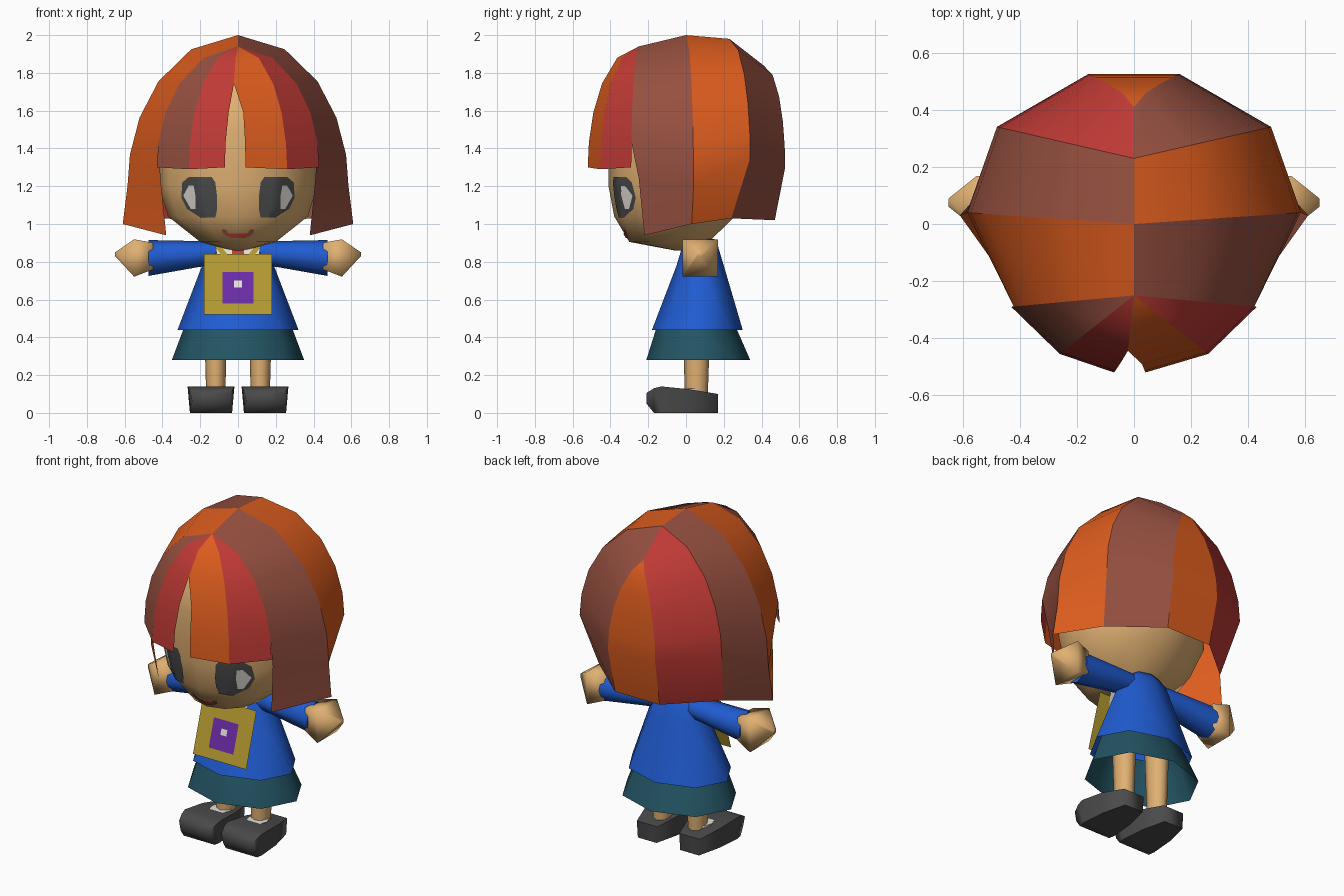
import bpy, bmesh
from math import sin, cos, pi, radians
from mathutils import Vector
from mathutils.bvhtree import BVHTree

if "Cube" in bpy.data.objects:
    bpy.data.objects.remove(bpy.data.objects["Cube"], do_unlink=True)

made = []


def material(name, hex_code):
    srgb = [int(hex_code[i:i + 2], 16) / 255 for i in (0, 2, 4)]
    colour = [((c + 0.055) / 1.055) ** 2.4 for c in srgb] + [1]
    mat = bpy.data.materials.new(name)
    mat.use_nodes = True
    mat.diffuse_color = colour
    shader = mat.node_tree.nodes["Principled BSDF"]
    shader.inputs["Base Color"].default_value = colour
    shader.inputs["Roughness"].default_value = 0.9
    return mat


orange = material("orange hair", "DC5C1E")
brown = material("brown hair", "965040")
red = material("red", "C03A35")
skin = material("skin", "E0B072")
blue = material("blue cloth", "205CD2")
teal = material("teal cloth", "235464")
gray = material("dark gray", "4A4A4A")
mustard = material("mustard", "B49A30")
purple = material("purple", "6C2CA8")
white = material("white", "E6E2DA")


def loft(name, rings, mat, closed=True, caps=(), pivot=None):
    """Skin a list of point rows; faces are turned away from the pivot."""
    bm = bmesh.new()
    rows = [[bm.verts.new(p) for p in ring] for ring in rings]
    n = len(rows[0])
    for a, b in zip(rows, rows[1:]):
        for i in range(n if closed else n - 1):
            j = (i + 1) % n
            bm.faces.new((a[i], a[j], b[j], b[i]))
    for end in caps:
        bm.faces.new(rows[end])
    bmesh.ops.remove_doubles(bm, verts=bm.verts, dist=0.0005)
    if pivot is None:
        pivot = sum((v.co for v in bm.verts), Vector()) / len(bm.verts)
    bm.normal_update()
    for f in bm.faces:
        if f.normal.dot(f.calc_center_median() - Vector(pivot)) < 0:
            f.normal_flip()
    mesh = bpy.data.meshes.new(name)
    bm.to_mesh(mesh)
    bm.free()
    mesh.materials.append(mat)
    obj = bpy.data.objects.new(name, mesh)
    bpy.context.collection.objects.link(obj)
    made.append(obj)
    return obj


def oval(z, rx, front, back, n=8, x=0):
    """Horizontal ring between a front and a back y."""
    mid, ry = (front + back) / 2, (back - front) / 2
    return [(x + rx * sin(2 * pi * i / n), mid - ry * cos(2 * pi * i / n), z)
            for i in range(n)]


def upright(x, z, rz, ry, n=8, turn=0):
    """Ring around the arm axis."""
    angles = [turn + 2 * pi * i / n for i in range(n)]
    return [(x, 0.075 + ry * sin(a), z + rz * cos(a)) for a in angles]


# Head
head = loft("head", [oval(*r, n=12) for r in (
    (0.86, 0.04, -0.06, 0.04), (0.905, 0.2, -0.3, 0.12), (1.04, 0.37, -0.38, 0.26),
    (1.2, 0.42, -0.41, 0.36), (1.5, 0.42, -0.41, 0.38), (1.72, 0.29, -0.38, 0.28),
    (1.84, 0.1, -0.2, 0.1))], skin, caps=(0, -1))
dg = bpy.context.evaluated_depsgraph_get()
head_tree = BVHTree.FromObject(head, dg)


def face_patch(name, rows, mat, lift, side=1, cols=8):
    """Painted patch that follows the face; rows are (z, inner x, outer x)."""
    grid = []
    for z, x0, x1 in rows:
        row = []
        for i in range(cols + 1):
            x = side * (x0 + (x1 - x0) * i / cols)
            hit = head_tree.ray_cast(Vector((x, -2, z)), Vector((0, 1, 0)))[0]
            row.append((x, hit.y - lift, z))
        grid.append(row)
    loft(name, grid, mat, closed=False, pivot=(0, 1, 1.1))


# Eyes and mouth
for side, label in ((1, "left"), (-1, "right")):
    face_patch(label + "_eye", (
        (1.25, 0.14, 0.26), (1.22, 0.12, 0.295), (1.14, 0.11, 0.3),
        (1.08, 0.11, 0.27), (1.035, 0.12, 0.2)), gray, 0.007, side)
    face_patch(label + "_eye_white", (
        (1.205, 0.235, 0.26), (1.15, 0.225, 0.29), (1.08, 0.225, 0.25)),
        white, 0.012, side, 3)
    face_patch(label + "_mouth_corner", (
        (0.97, 0.065, 0.085), (0.95, 0.05, 0.08), (0.935, 0.045, 0.06)),
        brown, 0.006, side, 3)
face_patch("mouth", ((0.95, -0.05, 0.05), (0.925, -0.045, 0.045)), red, 0.006)


# Hair: arched lock edges from the crown, skinned in pairs
def arch(apex, belly, hem=None, side=1, power=1):
    (ay, az), (bx, by, bz) = apex, belly
    pts = []
    for deg in (0, 25, 46, 63, 78, 90):
        s, c = sin(radians(deg)), cos(radians(deg))
        pts.append((side * bx * s ** power, ay + (by - ay) * s, bz + (az - bz) * c))
    if hem:
        pts.append((side * hem[0], hem[1], hem[2]))
    return pts


def lock(name, edge_a, edge_b, mat):
    loft(name, list(zip(edge_a, edge_b)), mat, closed=False, pivot=(0, 0, 1.35))


brow = (-0.25, 1.94)
part_line = arch(brow, (-0.03, -0.52, 1.3))[:3]
back_edges = []
for side, label, locks, fringe, parting in (
        (1, "left", (brown, orange, brown), (orange, red), 0.04),
        (-1, "right", (orange, brown, red), (red, brown), 0.07)):
    # Fringe locks meet along the parting, then open over the forehead
    inner = arch(brow, (parting, -0.52, 1.3), None, side, 3)
    temple = arch(brow, (0.43, -0.29, 1.3), None, side)
    front = [part_line + inner[3:],
             arch(brow, (0.26, -0.455, 1.29), None, side), temple]
    for i, mat in enumerate(fringe):
        lock(f"{label}_fringe_{i + 1}", front[i], front[i + 1], mat)
    # Side locks share the temple edge down to the split
    edges = [
        temple[:5] + [(side * 0.41, -0.25, 1.24), (side * 0.38, -0.22, 0.94)],
        arch((0, 2), (0.585, 0.04, 1.2), (0.61, 0.03, 1), side),
        arch((0.23, 1.98), (0.48, 0.34, 1.35), (0.42, 0.24, 1.03), side),
        arch((0.41, 1.84), (0.16, 0.525, 1.3), (0.15, 0.47, 1.02), side, 1.6)]
    for i, mat in enumerate(locks):
        lock(f"{label}_hair_lock_{i + 1}", edges[i], edges[i + 1], mat)
    back_edges.append(edges[-1])
lock("back_hair_lock", *back_edges, orange)

# Sweater and skirt, open below
loft("sweater", [oval(*r) for r in (
    (0.92, 0.1, 0, 0.15), (0.88, 0.15, -0.02, 0.17),
    (0.78, 0.19, -0.05, 0.2), (0.44, 0.32, -0.18, 0.3))], blue, caps=(0,))
loft("skirt", [oval(*r) for r in (
    (0.52, 0.25, -0.12, 0.23), (0.44, 0.29, -0.16, 0.27),
    (0.28, 0.35, -0.21, 0.34))], teal)


# Flat pieces lying on the sloped chest
def chest_piece(name, outline, mat, lift):
    pts = [(x, -0.05 - 0.31 * (0.86 - z) - lift, z) for x, z in outline]
    loft(name, [pts[:2], pts[2:]], mat, closed=False, pivot=(0, 0.5, 0.7))


def rect(half, low, high):
    return (-half, high), (half, high), (-half, low), (half, low)


chest_piece("scarf", rect(0.05, 0.57, 0.9), red, 0.01)
chest_piece("bag", rect(0.18, 0.52, 0.84), mustard, 0.022)
chest_piece("bag_emblem", rect(0.083, 0.58, 0.745), purple, 0.027)
chest_piece("emblem_dot", rect(0.02, 0.665, 0.7), white, 0.031)

for side, label in ((1, "left"), (-1, "right")):
    chest_piece(label + "_collar", [(side * x, z) for x, z in (
        (0.03, 0.88), (0.12, 0.89), (0.04, 0.74), (0.1, 0.74))], white, 0.014)
    chest_piece(label + "_strap", [(side * x, z) for x, z in (
        (0.1, 0.9), (0.135, 0.9), (0.05, 0.83), (0.085, 0.83))], mustard, 0.02)

    # Arms
    loft(label + "_sleeve", [upright(side * x, z, rz, ry) for x, z, rz, ry in (
        (0.09, 0.85, 0.06, 0.07), (0.22, 0.84, 0.07, 0.08),
        (0.475, 0.82, 0.095, 0.09))], blue, caps=(0, -1))
    loft(label + "_hand", [upright(side * x, z, rz, ry, 4, pi / 4) for x, z, rz, ry in (
        (0.45, 0.83, 0.1, 0.1), (0.55, 0.82, 0.14, 0.133),
        (0.65, 0.84, 0.015, 0.02))], skin, caps=(0, -1))

    # Legs, socks and shoes
    loft(label + "_leg", [oval(z, r, 0.055 - r * 1.2, 0.055 + r * 1.2, 8, side * 0.118)
                          for z, r in ((0.08, 0.05), (0.5, 0.062))], skin, caps=(0, -1))
    loft(label + "_sock", [oval(z, 0.06, -0.06, 0.09, 8, side * 0.125)
                           for z in (0.08, 0.13)], white, caps=(0, -1))
    rings = []
    for y, half, low, high in ((-0.21, 0.108, 0.05, 0.105), (-0.17, 0.118, 0, 0.13),
                               (-0.13, 0.124, 0, 0.14), (0.02, 0.11, 0, 0.125),
                               (0.17, 0.07, 0, 0.1)):
        mid, foot = side * 0.143, half * 0.9
        rings.append([(mid - half, y, high), (mid + half, y, high),
                      (mid + foot, y, low), (mid - foot, y, low)])
    loft(label + "_shoe", rings, gray, caps=(0, -1))

# Soft shading with crisp hard edges
bpy.ops.object.select_all(action="DESELECT")
for obj in made:
    obj.select_set(True)
bpy.context.view_layer.objects.active = head
bpy.ops.object.shade_smooth_by_angle(angle=radians(80))
